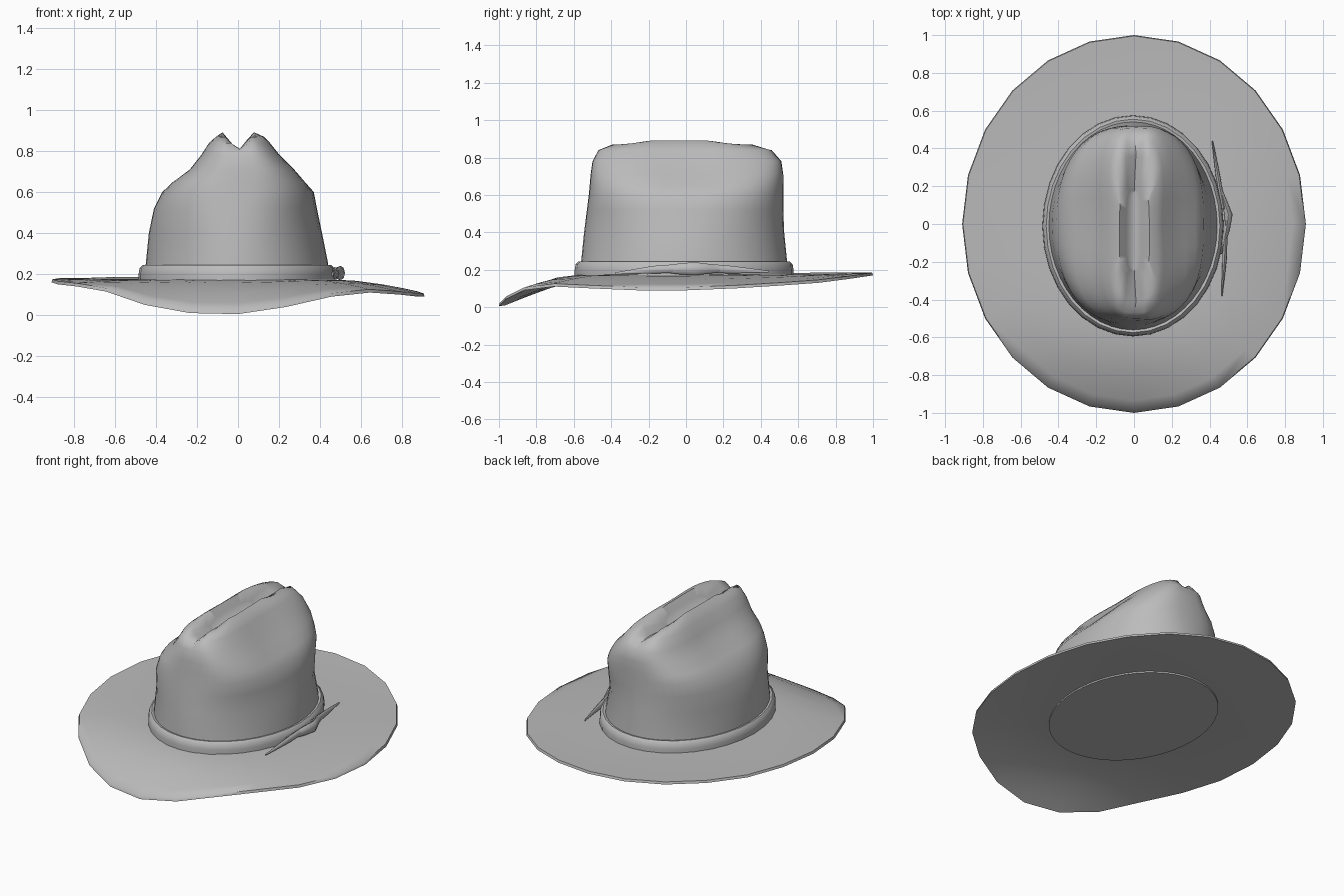
import bpy, bmesh
from math import sin, cos, pi, tau, exp
from mathutils import Vector

cube = bpy.data.objects.get("Cube")
if cube:
    bpy.data.objects.remove(cube, do_unlink=True)

felt = bpy.data.materials.new("grey felt")
felt.use_nodes = True
GREY = (0.5, 0.5, 0.5, 1)
felt.diffuse_color = GREY
felt.node_tree.nodes["Principled BSDF"].inputs["Base Color"].default_value = GREY


def loft(name, rings, closed=False, angle=60):
    """Skin equal-length rings of points; cap the ends unless closed."""
    bm = bmesh.new()
    rows = [[bm.verts.new(p) for p in ring] for ring in rings]
    n = len(rows[0])
    pairs = list(zip(rows, rows[1:]))
    if closed:
        pairs.append((rows[-1], rows[0]))
    for a, b in pairs:
        for i in range(n):
            j = (i + 1) % n
            bm.faces.new((a[i], a[j], b[j], b[i]))
    if not closed:
        bm.faces.new(rows[0][::-1])
        bm.faces.new(rows[-1])
    bmesh.ops.recalc_face_normals(bm, faces=bm.faces)
    mesh = bpy.data.meshes.new(name)
    bm.to_mesh(mesh)
    bm.free()
    ob = bpy.data.objects.new(name, mesh)
    bpy.context.collection.objects.link(ob)
    mesh.materials.append(felt)
    bpy.ops.object.select_all(action="DESELECT")
    ob.select_set(True)
    bpy.context.view_layer.objects.active = ob
    bpy.ops.object.shade_smooth_by_angle(angle=angle * pi / 180)
    return ob


def oval(x0, x1, y0, y1, power=2, n=48):
    """Points of a superellipse filling a box."""
    pts = []
    for i in range(n):
        c, s = cos(tau * i / n), sin(tau * i / n)
        u = abs(c) ** (2 / power) * (1 if c > 0 else -1)
        v = abs(s) ** (2 / power) * (1 if s > 0 else -1)
        pts.append(((x0 + x1) / 2 + u * (x1 - x0) / 2,
                    (y0 + y1) / 2 + v * (y1 - y0) / 2))
    return pts


# Brim: warped disc, dipped at the front; edge heights go round from the left side
EDGE = [.09, .1, .115, .13, .15, .165, .17, .17, .17, .17, .165, .165,
        .16, .15, .14, .115, .05, .01, .005, .04, .09, .11, .1, .09]


def brim_ring(t, lift):
    inner = oval(-.45, .44, -.56, .54, n=24)
    outer = oval(-.91, .91, -1, 1, n=24)
    ring = []
    for p, q, h in zip(inner, outer, EDGE):
        xy = Vector(p).lerp(Vector(q), t)
        ring.append((*xy, .16 + (h - .16) * max(t, 0) ** 1.8 + lift))
    return ring


under = [brim_ring(t, 0) for t in (-.8, -.4, 0, .3, .6, .85, 1)]
over = [brim_ring(t, .015) for t in (.99, .85, .6, .3, 0, -.2)]
loft("brim", under + over)

# Crown: ovals narrowing to two ridges with a valley pressed between them
LEVELS = [
    (-.455, .445, -.565, .545, .15), (-.45, .44, -.56, .54, .25),
    (-.435, .41, -.545, .525, .4), (-.41, .385, -.53, .52, .52),
    (-.37, .37, -.52, .52, .6), (-.33, .34, -.515, .52, .65),
    (-.25, .29, -.51, .52, .71), (-.19, .215, -.5, .51, .78),
    (-.15, .165, -.47, .46, .84), (-.115, .135, -.4, .36, .87),
    (-.085, .09, -.27, .2, .89), (-.045, .05, -.25, .18, .89),
    (-.01, .01, -.24, .17, .89)]
crown = []
for x0, x1, y0, y1, z in LEVELS:
    power = 2 + 1.2 * min(1, max(0, (z - .4) / .4))
    pinch = .1 * min(1, max(0, (z - .6) / .1))
    ring = []
    for x, y in oval(x0, x1, y0, y1, power):
        valley = .8 + .09 * min(1, abs(x) / .08)
        ring.append((x * (1 - pinch * exp(-(y / .2) ** 2)), y, min(z, valley)))
    crown.append(ring)
loft("crown", crown)

# Hat band: rounded strip wrapped around the crown's foot
SECTION = [(0, .165), (.035, .17), (.035, .2), (.03, .23), (.015, .245), (-.01, .24)]
loft("hat_band", [[(x, y, z) for x, y in
                   oval(-.45 - d, .44 + d, -.56 - d, .54 + d, n=32)]
                  for d, z in SECTION], closed=True, angle=40)


# Bow: a knot and two pointed tails on the left side
def strip(name, path):
    """Flattened tapering tube through (x, y, z, half width, half height)."""
    loft(name, [[(x + w * cos(tau * i / 8), y, z + h * sin(tau * i / 8))
                 for i in range(8)] for x, y, z, w, h in path])


strip("bow_knot", [(.44, .24, .2, .005, .01), (.475, .13, .205, .015, .025),
                   (.5, .05, .205, .022, .035), (.49, -.03, .205, .018, .03),
                   (.46, -.16, .2, .005, .01)])
strip("bow_back_tail", [(.475, .08, .21, .012, .025), (.445, .25, .2, .012, .02),
                        (.415, .44, .19, .003, .005)])
strip("bow_front_tail", [(.485, .02, .21, .012, .025), (.48, -.18, .2, .012, .02),
                         (.465, -.38, .18, .003, .005)])
